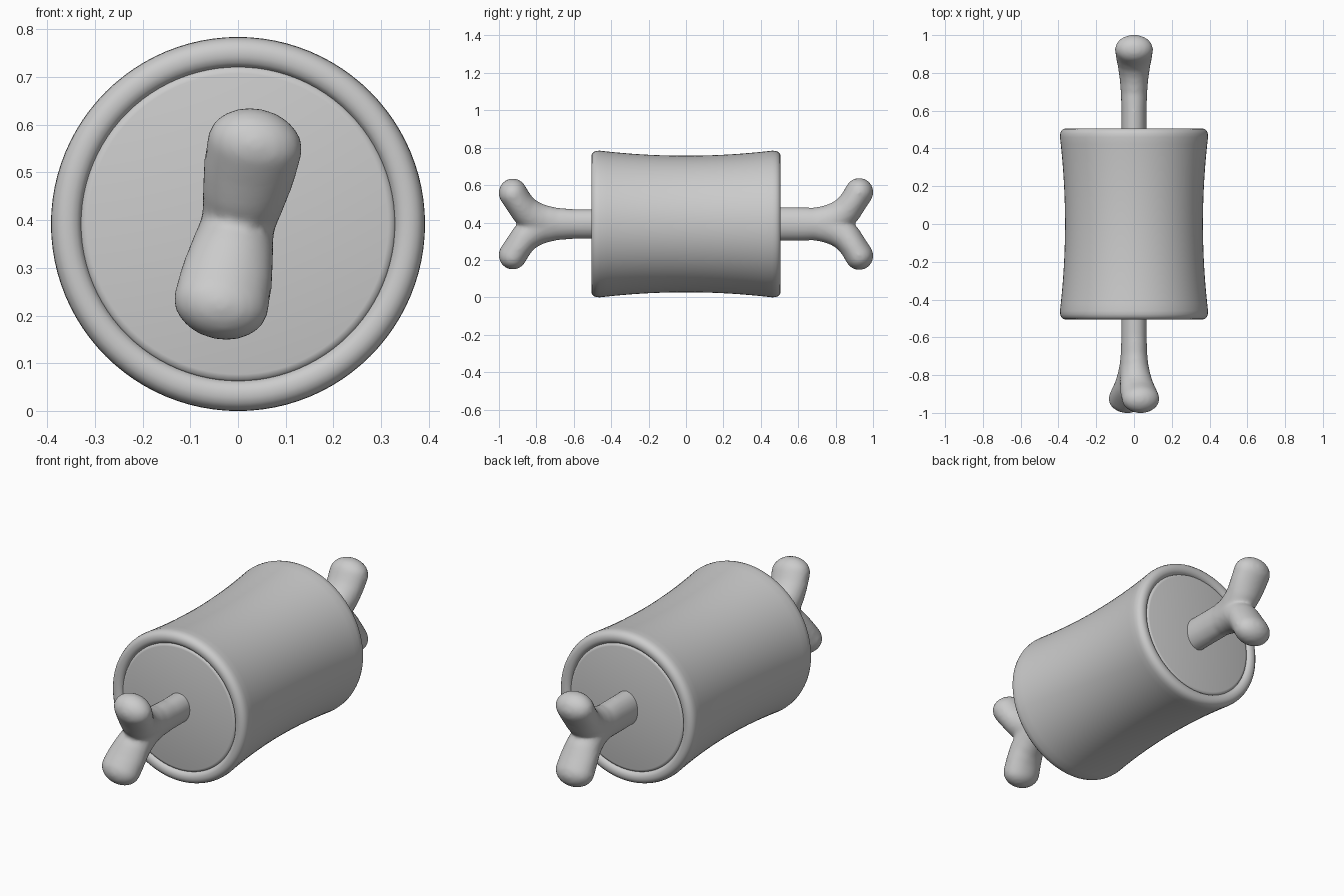
import bpy, bmesh, math
from mathutils import Matrix, Vector

if "Cube" in bpy.data.objects:
    bpy.data.objects.remove(bpy.data.objects["Cube"])

CZ = 0.392  # height of the long axis


def finish(bm, name, angle):
    me = bpy.data.meshes.new(name)
    bm.to_mesh(me)
    bm.free()
    ob = bpy.data.objects.new(name, me)
    bpy.context.collection.objects.link(ob)
    ob.location.z = CZ
    bpy.ops.object.select_all(action='DESELECT')
    ob.select_set(True)
    bpy.context.view_layer.objects.active = ob
    bpy.ops.object.shade_smooth_by_angle(angle=math.radians(angle))
    return ob


# Meat: waisted barrel with rolled rims and slightly sunken end faces
def meat(segments=96):
    rim = [(0, .497), (.315, .497), (.326, .494), (.329, .488), (.332, .494), (.338, .501),
           (.350, .506), (.364, .506), (.376, .502), (.386, .492), (.391, .478)]
    side = [(.365 + .027 * (y / .46) ** 2, y) for y in (.46 - .92 * i / 24 for i in range(25))]
    profile = rim + side + [(r, -y) for r, y in reversed(rim)]
    bm = bmesh.new()
    vs = [bm.verts.new((r, y, 0)) for r, y in profile]
    es = [bm.edges.new(p) for p in zip(vs, vs[1:])]
    bmesh.ops.spin(bm, geom=vs + es, cent=(0, 0, 0), axis=(0, 1, 0),
                   angle=2 * math.pi, steps=segments, use_duplicate=False)
    bmesh.ops.remove_doubles(bm, verts=bm.verts, dist=1e-5)
    bmesh.ops.recalc_face_normals(bm, faces=bm.faces)
    return finish(bm, "meat", 50)


# Bone end: shaft splitting into two knobs, hulled from ellipsoids and fused
def bone_end(name, direction, twist, shaft_h):
    # (distance along axis, sideways offset, half-width in x, radius in yz)
    shaft = [(.40, 0, .067, shaft_h), (.60, 0, .067, shaft_h), (.70, 0, .070, .088),
             (.77, .012, .076, .092)]
    arm = [(.77, .012, .076, .092), (.815, .035, .082, .086), (.86, .072, .090, .078),
           (.895, .120, .098, .074), (.926, .170, .101, .076)]
    bm = bmesh.new()

    def hull(a, b, sign):
        vs = []
        for y, o, rx, r in (a, b):
            m = Matrix.Translation((0, y, o * sign)) @ Matrix.Diagonal((rx, r, r, 1))
            vs += bmesh.ops.create_uvsphere(bm, u_segments=24, v_segments=16,
                                            radius=1, matrix=m)["verts"]
        faces = list({f for v in vs for f in v.link_faces})
        bmesh.ops.delete(bm, geom=faces, context='FACES_ONLY')
        edges = list({e for v in vs for e in v.link_edges})
        bmesh.ops.delete(bm, geom=edges, context='EDGES_FACES')
        vs = [v for v in vs if v.is_valid]
        res = bmesh.ops.convex_hull(bm, input=vs)
        loose = [v for v in res["geom_interior"] if isinstance(v, bmesh.types.BMVert)]
        bmesh.ops.delete(bm, geom=loose, context='VERTS')

    for sign in (1, -1):
        for chain in (shaft, arm):
            for a, b in zip(chain, chain[1:]):
                hull(a, b, sign)
    turn = Matrix.Rotation(math.radians(twist), 4, 'Y')
    if direction < 0:
        turn = turn @ Matrix.Rotation(math.pi, 4, 'Z')
    bmesh.ops.transform(bm, matrix=turn, verts=bm.verts)
    ob = finish(bm, name, 180)
    rem = ob.modifiers.new("fuse", 'REMESH')
    rem.mode = 'VOXEL'
    rem.voxel_size = .01
    rem.use_smooth_shade = True
    sm = ob.modifiers.new("soften", 'SMOOTH')
    sm.factor = .5
    sm.iterations = 10
    return ob


meat()
bone_end("bone_front", -1, 12, .080)
bone_end("bone_back", 1, 0, .090)
